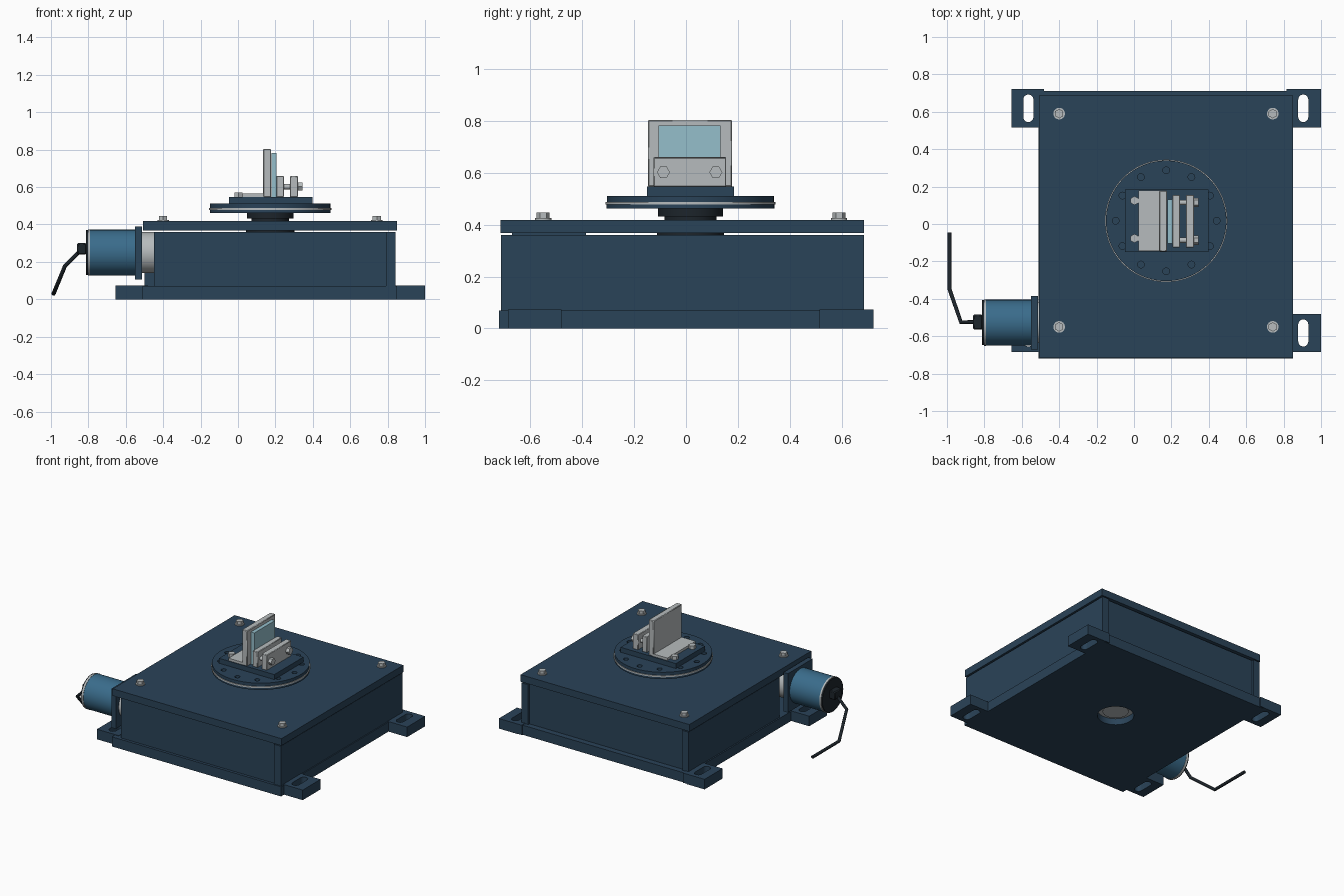
import bpy, bmesh
from math import pi, cos, sin
from mathutils import Matrix

if "Cube" in bpy.data.objects:
    bpy.data.objects.remove(bpy.data.objects["Cube"])


def material(name, rgb):
    m = bpy.data.materials.new(name)
    m.diffuse_color = (*rgb, 1)
    m.use_nodes = True
    m.node_tree.nodes["Principled BSDF"].inputs["Base Color"].default_value = m.diffuse_color
    return m


NAVY = material("navy_paint", (0.023, 0.056, 0.098))
BLUE = material("motor_blue", (0.042, 0.15, 0.26))
GLASS = material("pale_glass", (0.30, 0.52, 0.60))
BLACK = material("cable_black", (0.012, 0.018, 0.024))
STEEL = material("steel", (0.47, 0.50, 0.51))


def finish(name, bm, mat, bevel=0):
    bmesh.ops.recalc_face_normals(bm, faces=bm.faces)
    me = bpy.data.meshes.new(name)
    bm.to_mesh(me)
    bm.free()
    ob = bpy.data.objects.new(name, me)
    bpy.context.collection.objects.link(ob)
    me.materials.append(mat)
    if bevel:
        b = ob.modifiers.new("bevel", 'BEVEL')
        b.width, b.segments = bevel, 1
    return ob


def box(name, x, y, z, mat=NAVY, bevel=0):
    bm = bmesh.new()
    bmesh.ops.create_cube(bm, size=1)
    for v in bm.verts:
        v.co = [(a + b) / 2 + c * (b - a) for (a, b), c in zip((x, y, z), v.co)]
    return finish(name, bm, mat, bevel)


def cyl(name, axis, centre, lo, hi, r, mat=NAVY, n=64, r2=None):
    """Cylinder along 'x' (centre = y, z) or 'z' (centre = x, y)."""
    bm = bmesh.new()
    mid = (lo + hi) / 2
    if axis == 'x':
        m = Matrix.Translation((mid, *centre)) @ Matrix.Rotation(pi / 2, 4, 'Y')
    else:
        m = Matrix.Translation((*centre, mid))
    bmesh.ops.create_cone(bm, cap_ends=True, segments=n, radius1=r,
                          radius2=r if r2 is None else r2, depth=hi - lo, matrix=m)
    return finish(name, bm, mat)


def rect(x0, x1, y0, y1):
    return [(x0, y0), (x1, y0), (x1, y1), (x0, y1)]


def circle(cx, cy, r, n=64):
    return [(cx + r * cos(2 * pi * i / n), cy + r * sin(2 * pi * i / n)) for i in range(n)]


def slot(cx, y0, y1, r, n=12):
    top = [(cx + r * cos(pi * i / n), y1 - r + r * sin(pi * i / n)) for i in range(n + 1)]
    low = [(cx - r * cos(pi * i / n), y0 + r - r * sin(pi * i / n)) for i in range(n + 1)]
    return top + low


def plate(name, loops, z0, z1, mat=NAVY):
    """Flat plate from an outline followed by hole outlines."""
    cu = bpy.data.curves.new(name, 'CURVE')
    cu.dimensions, cu.fill_mode, cu.extrude = '2D', 'BOTH', (z1 - z0) / 2
    for pts in loops:
        s = cu.splines.new('POLY')
        s.points.add(len(pts) - 1)
        for p, co in zip(s.points, pts):
            p.co = (*co, 0, 1)
        s.use_cyclic_u = True
    tmp = bpy.data.objects.new(name, cu)
    me = bpy.data.meshes.new_from_object(tmp)
    bpy.data.objects.remove(tmp)
    bm = bmesh.new()
    bm.from_mesh(me)
    bpy.data.meshes.remove(me)
    bmesh.ops.remove_doubles(bm, verts=bm.verts, dist=1e-5)
    bmesh.ops.translate(bm, verts=bm.verts, vec=(0, 0, (z0 + z1) / 2))
    return finish(name, bm, mat)


C = (0.172, 0.017)   # turntable axis
M = (-0.527, 0.25)   # motor axis (y, z)

# Base plate with bearing hole, and four slotted feet
plate("base_plate", [rect(-0.51, 0.85, -0.72, 0.712), circle(*C, 0.12)], 0, 0.07)
for side, x0, x1, sx in (("left", -0.655, -0.48, -0.565), ("right", 0.815, 1.0, 0.905)):
    for end, y0, y1 in (("back", 0.515, 0.722), ("front", -0.685, -0.48)):
        edge = (x0, -0.51) if side == "left" else (0.85, x1)
        plate(f"foot_{end}_{side}", [rect(*edge, y0, y1),
              slot(sx, y0 + 0.03, y1 - 0.03, 0.027)], 0, 0.073)
        tab = (-0.51, x1) if side == "left" else (x0, 0.85)
        box(f"foot_pad_{end}_{side}", tab, (y0, y1), (0.002, 0.073))

# Housing walls, open at the front left corner for the motor
box("front_wall", (-0.45, 0.79), (-0.70, -0.65), (0.07, 0.36))
box("back_wall", (-0.45, 0.79), (0.62, 0.67), (0.07, 0.36))
box("right_wall", (0.79, 0.843), (-0.712, 0.685), (0.07, 0.36))
box("left_wall", (-0.50, -0.45), (-0.36, 0.685), (0.07, 0.36))

# Lid and its corner screws
plate("lid", [rect(-0.507, 0.85, -0.715, 0.686), circle(*C, 0.13)], 0.367, 0.418)
for x in (-0.4, 0.742):
    for y in (-0.55, 0.59):
        cyl("lid_washer", 'z', (x, y), 0.418, 0.425, 0.031, STEEL, 32)
        cyl("lid_screw", 'z', (x, y), 0.425, 0.446, 0.025, STEEL, 6)

# Spindle and bearings
cyl("spindle", 'z', C, 0.03, 0.465, 0.085, STEEL)
cyl("lower_bearing", 'z', C, 0.045, 0.10, 0.119, STEEL)
cyl("upper_bearing", 'z', C, 0.36, 0.412, 0.129, BLACK)
cyl("hub_neck", 'z', C, 0.41, 0.435, 0.10, BLACK)
cyl("hub_collar", 'z', C, 0.432, 0.465, 0.125, BLACK)

# Turntable disc with a ring of holes
holes = [circle(C[0] + 0.27 * cos(i * pi / 6), C[1] + 0.27 * sin(i * pi / 6), 0.018, 20)
         for i in range(12)]
cyl("disc_lower", 'z', C, 0.462, 0.478, 0.323, NAVY, 96)
cyl("disc_band", 'z', C, 0.477, 0.488, 0.327, STEEL, 96)
plate("disc_upper", [circle(*C, 0.322, 96)] + holes, 0.488, 0.511)
cyl("disc_hole_floor", 'z', C, 0.486, 0.492, 0.30, NAVY)

# Sample holder: mount plate, angle bracket, glass, clamp plates and bolts
box("mount_plate", (-0.048, 0.397), (-0.15, 0.185), (0.51, 0.547))
box("bracket_base", (0.025, 0.15), (-0.145, 0.178), (0.546, 0.565), STEEL)
box("bracket_upright", (0.135, 0.177), (-0.147, 0.178), (0.546, 0.804), STEEL, 0.004)
box("glass_sample", (0.178, 0.205), (-0.105, 0.132), (0.547, 0.781), GLASS)
box("clamp_plate_inner", (0.206, 0.245), (-0.125, 0.155), (0.546, 0.66), STEEL, 0.003)
box("clamp_plate_outer", (0.277, 0.32), (-0.125, 0.155), (0.546, 0.658), STEEL, 0.003)
for y in (-0.087, 0.115):
    cyl("clamp_rod", 'x', (y, 0.602), 0.24, 0.33, 0.014, STEEL, 24)
    cyl("clamp_bolt_head", 'x', (y, 0.602), 0.318, 0.345, 0.025, STEEL, 6)
    cyl("bracket_screw", 'z', (0.003, y + 0.01), 0.546, 0.572, 0.024, STEEL, 6)

# Motor with flange and gearbox
cyl("motor_body", 'x', M, -0.795, -0.545, 0.122, BLUE)
cyl("motor_end_band", 'x', M, -0.803, -0.79, 0.124, STEEL)
cyl("motor_end_cap", 'x', M, -0.812, -0.80, 0.12, BLACK)
box("motor_flange", (-0.55, -0.514), (-0.67, -0.385), (0.107, 0.39))
cyl("gearbox", 'x', M, -0.515, -0.40, 0.11, STEEL)
cyl("drive_shaft", 'x', M, -0.42, 0.75, 0.05, STEEL, 32)

# Connector and bent cable
box("cable_connector", (-0.86, -0.81), (-0.565, -0.485), (0.24, 0.30), BLACK, 0.006)
cu = bpy.data.curves.new("motor_cable", 'CURVE')
cu.dimensions, cu.bevel_depth, cu.bevel_resolution = '3D', 0.011, 3
cu.use_fill_caps = True
path = [(-0.84, -0.525, 0.262), (-0.925, -0.525, 0.178),
        (-0.986, -0.35, 0.03), (-0.986, -0.045, 0.03)]
s = cu.splines.new('POLY')
s.points.add(len(path) - 1)
for p, co in zip(s.points, path):
    p.co = (*co, 1)
cu.materials.append(BLACK)
bpy.context.collection.objects.link(bpy.data.objects.new("motor_cable", cu))

# Smooth round parts, keep edges crisp
bpy.ops.object.select_all(action='DESELECT')
for ob in bpy.data.objects:
    if ob.type == 'MESH':
        ob.select_set(True)
        bpy.context.view_layer.objects.active = ob
bpy.ops.object.shade_smooth_by_angle(angle=0.52)
